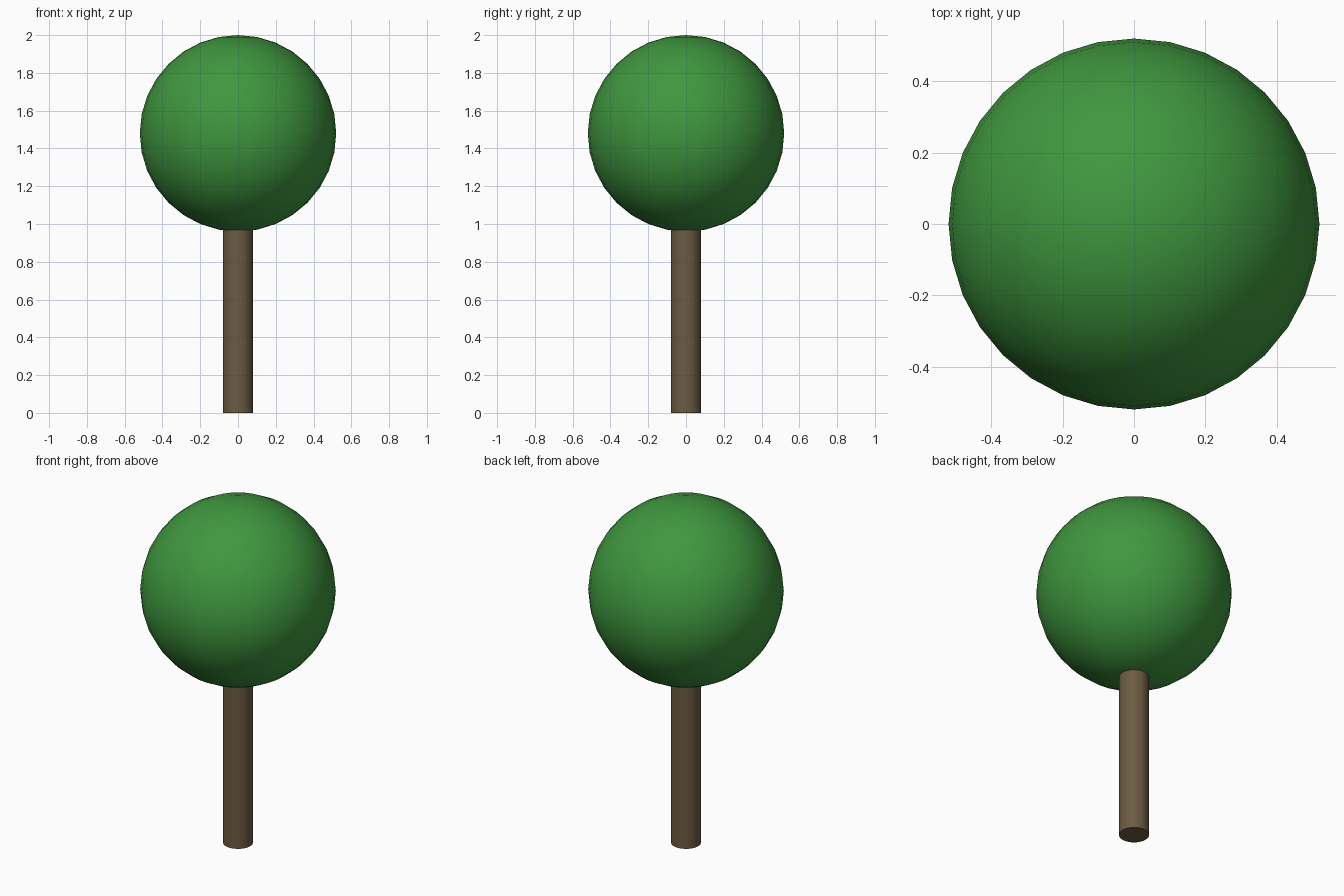
import bpy
import math

if "Cube" in bpy.data.objects:
    bpy.data.objects.remove(bpy.data.objects["Cube"])


def finish(name, color):
    """Name, colour and smooth the active object."""
    obj = bpy.context.object
    obj.name = name
    mat = bpy.data.materials.new(name + "_color")
    mat.diffuse_color = (*color, 1)
    mat.use_nodes = True
    mat.node_tree.nodes["Principled BSDF"].inputs["Base Color"].default_value = mat.diffuse_color
    obj.data.materials.append(mat)
    bpy.ops.object.shade_smooth_by_angle(angle=math.radians(30))


# Trunk: plain cylinder, its top buried slightly in the crown
TRUNK_HEIGHT = 1.0
bpy.ops.mesh.primitive_cylinder_add(vertices=32, radius=0.08, depth=TRUNK_HEIGHT,
                                    location=(0, 0, TRUNK_HEIGHT / 2))
finish("trunk", (0.15, 0.105, 0.055))

# Crown: ball of foliage reaching the full height
CROWN_RADIUS = 0.52
bpy.ops.mesh.primitive_uv_sphere_add(segments=32, ring_count=16, radius=CROWN_RADIUS,
                                     location=(0, 0, 2 - CROWN_RADIUS))
finish("crown", (0.05, 0.31, 0.05))
